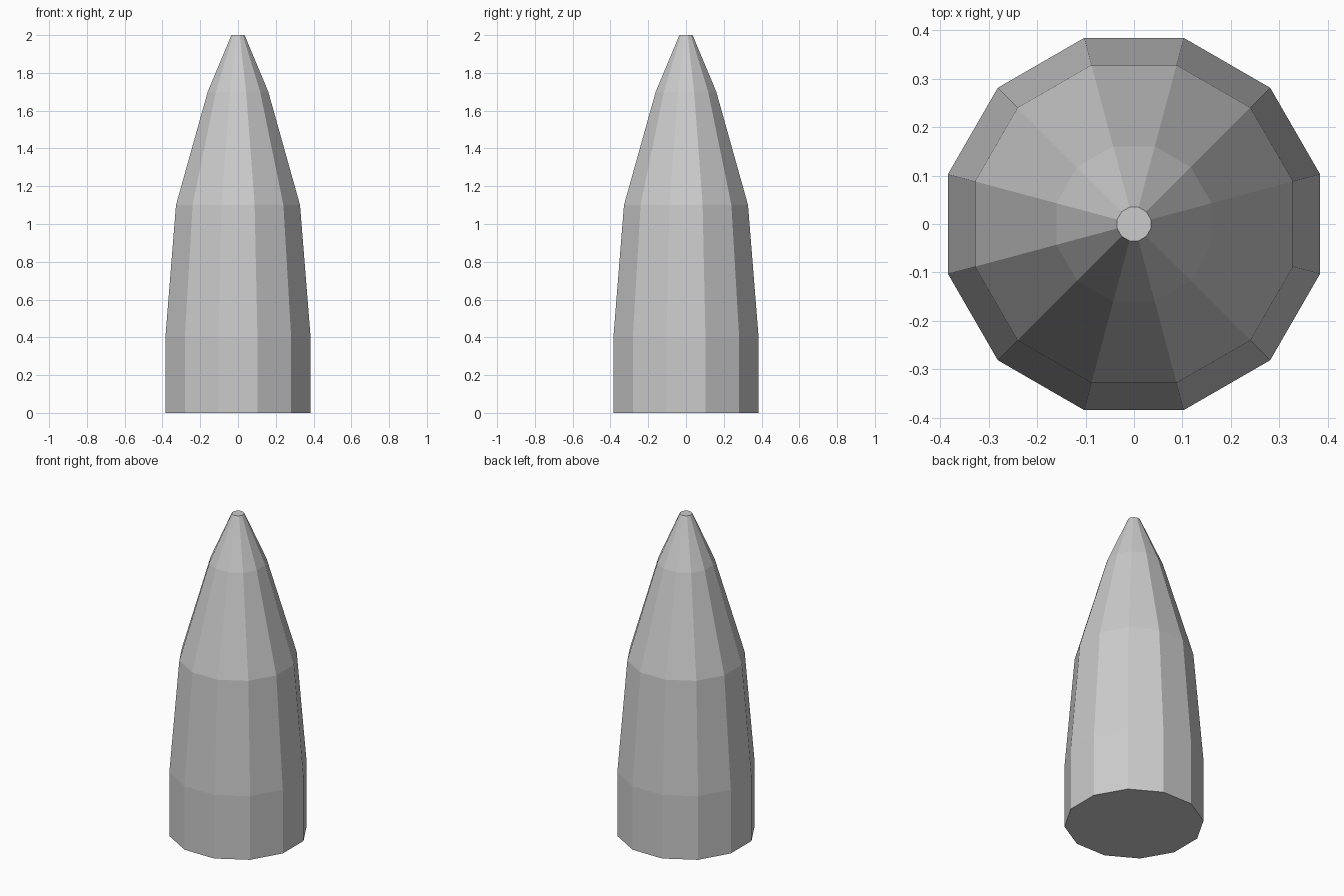
import bpy, bmesh
from math import cos, sin, pi

if "Cube" in bpy.data.objects:
    bpy.data.objects.remove(bpy.data.objects["Cube"])

SIDES = 12
# (radius, height) profile from base to blunt tip
PROFILE = [(0.398, 0.0), (0.398, 0.4), (0.34, 1.1), (0.166, 1.7), (0.036, 2.0)]


def lathe(name, profile, sides):
    bm = bmesh.new()
    # Rings are turned half a step so flat sides face the axes
    rings = [[bm.verts.new((r * cos((i + 0.5) * 2 * pi / sides),
                            r * sin((i + 0.5) * 2 * pi / sides), z))
              for i in range(sides)] for r, z in profile]
    for low, high in zip(rings, rings[1:]):
        for i in range(sides):
            j = (i + 1) % sides
            bm.faces.new((low[i], low[j], high[j], high[i]))
    # Base and tip caps
    bm.faces.new(rings[0][::-1])
    bm.faces.new(rings[-1])
    mesh = bpy.data.meshes.new(name)
    bm.to_mesh(mesh)
    bm.free()
    obj = bpy.data.objects.new(name, mesh)
    bpy.context.collection.objects.link(obj)
    return obj


# Faceted tapered body
lathe("tapered_body", PROFILE, SIDES)
